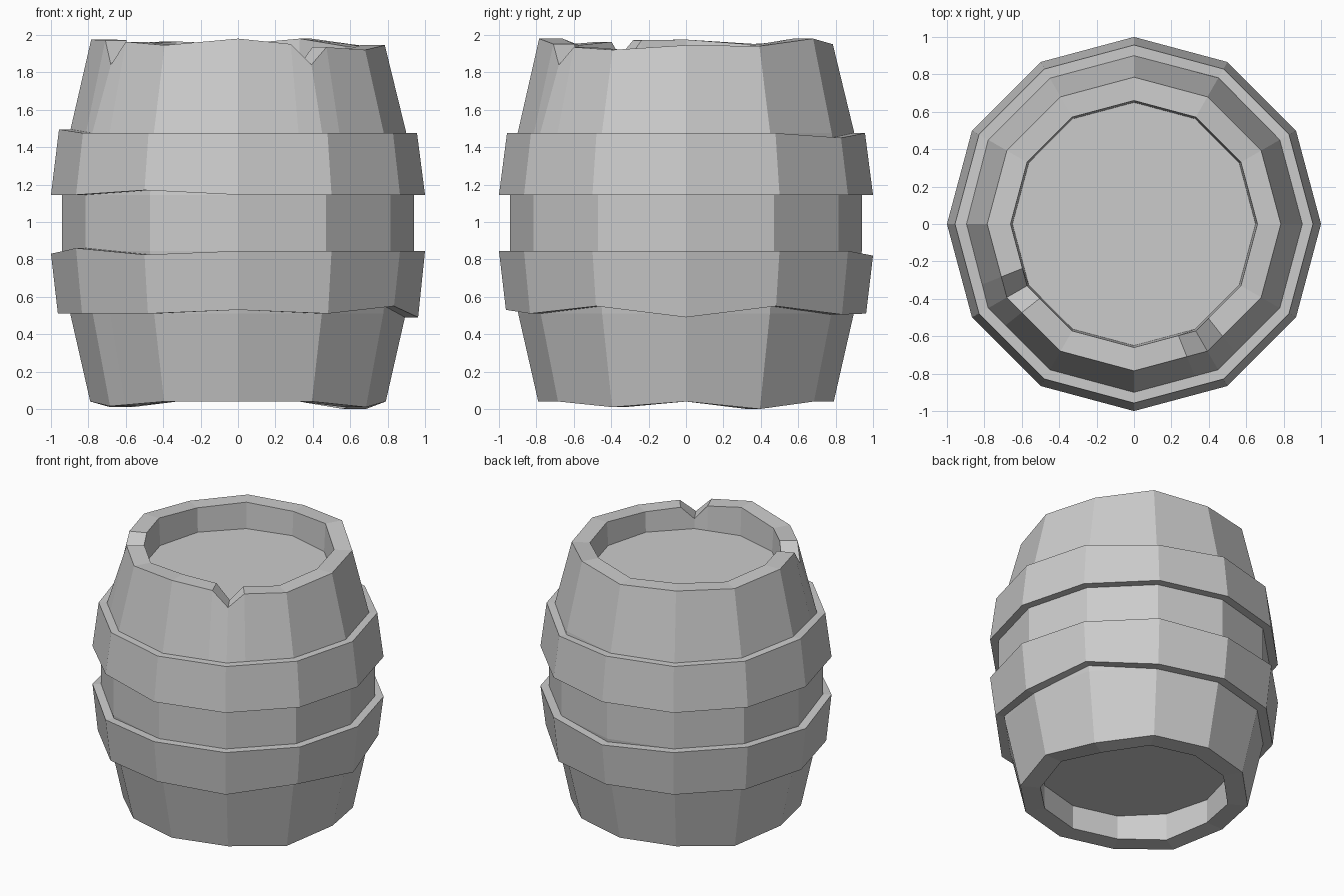
import bpy, bmesh, math
from mathutils import Vector

if "Cube" in bpy.data.objects:
    bpy.data.objects.remove(bpy.data.objects["Cube"])

SIDES = 12
NOTCHES = (210, 300)      # rim columns with a chipped V notch
NOTCH_WIDTH = 0.28        # fraction of one side
NOTCH_Z = 1.84


def columns(with_notches):
    """List of (degrees, next degrees, blend) describing each vertical column."""
    cols = []
    for i in range(SIDES):
        a, b = i * 30, (i + 1) * 30
        cols.append((a, b, 0.0))
        if with_notches:
            if a in NOTCHES:
                cols.append((a, b, NOTCH_WIDTH))
            if b in NOTCHES:
                cols.append((a, b, 1 - NOTCH_WIDTH))
    return cols


def lathe(name, profile, with_notches=False, capped=False):
    """Profile entries: (radius, z, {degrees: uneven z}, notched)."""
    bm = bmesh.new()
    cols = columns(with_notches)
    rings = []
    for r, z, uneven, notched in profile:
        def corner(deg):
            deg %= 360
            t = math.radians(deg)
            return Vector((r * math.cos(t), r * math.sin(t), uneven.get(deg, z)))
        ring = []
        for a, b, f in cols:
            p = corner(a).lerp(corner(b), f)
            if notched and f == 0 and a in NOTCHES:
                p.z = NOTCH_Z
            ring.append(bm.verts.new(p))
        rings.append(ring)
    n = len(cols)
    for lo, hi in zip(rings, rings[1:]):
        for i in range(n):
            j = (i + 1) % n
            bm.faces.new((lo[i], lo[j], hi[j], hi[i]))
    if capped:
        bm.faces.new(rings[0][::-1])
        bm.faces.new(rings[-1])
        bmesh.ops.recalc_face_normals(bm, faces=bm.faces)
    mesh = bpy.data.meshes.new(name)
    bm.to_mesh(mesh)
    bm.free()
    obj = bpy.data.objects.new(name, mesh)
    bpy.context.collection.objects.link(obj)
    return obj


# Worn rim heights
top = {0: 1.945, 30: 1.94, 60: 1.98, 90: 1.95, 120: 1.965, 150: 1.95,
       180: 1.975, 210: 1.97, 240: 1.945, 270: 1.98, 300: 1.94, 330: 1.92}
bottom = {30: 0.0, 150: 0.01, 210: 0.015, 330: 0.01}

# Barrel body with recessed lid and base
lathe("barrel_body", [
    (0.65, 0.22, {}, False),
    (0.65, 0.04, bottom, False),
    (0.79, 0.04, bottom, False),
    (0.897, 0.51, {}, False),
    (0.94, 0.845, {}, False),
    (0.94, 1.145, {}, False),
    (0.90, 1.475, {}, False),
    (0.785, 1.95, top, True),
    (0.66, 1.95, top, True),
    (0.65, 1.77, {}, False),
], with_notches=True, capped=True)

# Lower hoop
low_edge = {0: 0.49, 30: 0.55, 60: 0.505, 270: 0.53, 330: 0.55}
high_edge = {90: 0.82, 180: 0.83, 210: 0.86, 240: 0.825}
lathe("lower_hoop", [
    (0.89, 0.51, low_edge, False),
    (0.963, 0.51, low_edge, False),
    (1.0, 0.845, high_edge, False),
    (0.935, 0.845, high_edge, False),
])

# Upper hoop
low_edge = {240: 1.17}
high_edge = {60: 1.45, 180: 1.495}
lathe("upper_hoop", [
    (0.935, 1.145, low_edge, False),
    (1.0, 1.145, low_edge, False),
    (0.957, 1.475, high_edge, False),
    (0.89, 1.475, high_edge, False),
])
